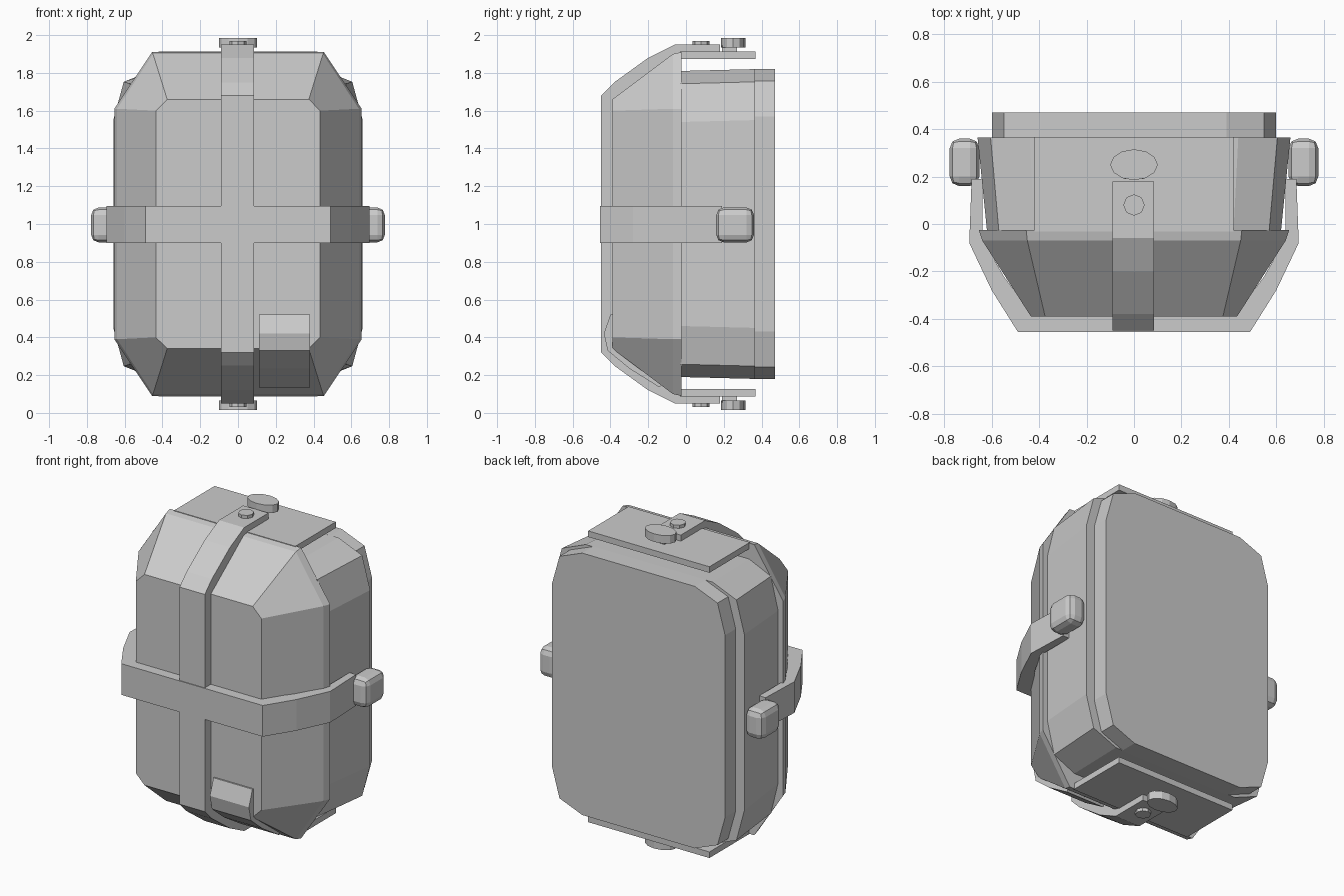
import bpy, bmesh, math
from mathutils import Vector

if "Cube" in bpy.data.objects:
    bpy.data.objects.remove(bpy.data.objects["Cube"])

CZ = 1.0  # height of the model's centre


def finish(name, bm):
    bmesh.ops.recalc_face_normals(bm, faces=bm.faces[:])
    me = bpy.data.meshes.new(name)
    bm.to_mesh(me)
    bm.free()
    ob = bpy.data.objects.new(name, me)
    bpy.context.collection.objects.link(ob)
    return ob


def ring(y, hx, hz, cx, cz, k):
    """Rectangle with cut corners; k > 0 adds a middle point to each corner."""
    corner = [(hx, hz - cz), (hx - cx, hz)]
    if k:
        corner.insert(1, (hx - cx * k, hz - cz * k))
    pts = corner + [(-x, z) for x, z in reversed(corner)]
    pts += [(x, -z) for x, z in reversed(pts)]
    return [(x, y, CZ + z) for x, z in pts]


def loft(name, sections, k=0):
    bm = bmesh.new()
    rings = [[bm.verts.new(p) for p in ring(*s, k)] for s in sections]
    n = len(rings[0])
    for a, b in zip(rings, rings[1:]):
        for i in range(n):
            j = (i + 1) % n
            bm.faces.new((a[i], a[j], b[j], b[i]))
    bm.faces.new(rings[0])
    bm.faces.new(rings[-1])
    return finish(name, bm)


def band(name, outer, inner, lo, hi, place):
    """Solid strip between two paths, swept from lo to hi across its width."""
    bm = bmesh.new()
    rows = [[bm.verts.new(place(p, w)) for p, w in
             ((o, lo), (o, hi), (i, hi), (i, lo))] for o, i in zip(outer, inner)]
    for a, b in zip(rows, rows[1:]):
        for i in range(4):
            j = (i + 1) % 4
            bm.faces.new((a[i], a[j], b[j], b[i]))
    bm.faces.new(rows[0])
    bm.faces.new(rows[-1])
    return finish(name, bm)


def mirrored(path):
    return path + [(-a, y) for a, y in reversed(path)]


def block(name, centre, size, bevel=0.0):
    bm = bmesh.new()
    bmesh.ops.create_cube(bm, size=1)
    for v in bm.verts:
        v.co = Vector(centre) + Vector(c * s for c, s in zip(v.co, size))
    if bevel:
        bmesh.ops.bevel(bm, geom=bm.edges[:], offset=bevel, segments=2,
                        profile=0.5, affect='EDGES')
    return finish(name, bm)


def disc(name, centre, rx, ry, h, sides=12):
    bm = bmesh.new()
    bmesh.ops.create_cone(bm, cap_ends=True, segments=sides, radius1=1, radius2=1, depth=1)
    for v in bm.verts:
        v.co = Vector(centre) + Vector((v.co.x * rx, v.co.y * ry, v.co.z * h))
    return finish(name, bm)


# Faceted front shell
loft("front_shell", [(-0.39, 0.435, 0.66, 0.06, 0.06),
                     (-0.07, 0.64, 0.90, 0.19, 0.29),
                     (-0.025, 0.655, 0.91, 0.20, 0.30)])

# Rear case and the flat back plate
loft("rear_case", [(-0.03, 0.62, 0.81, 0.20, 0.27),
                   (0.365, 0.66, 0.82, 0.22, 0.27)], k=0.25)
loft("back_plate", [(0.36, 0.60, 0.82, 0.21, 0.25),
                    (0.47, 0.60, 0.82, 0.21, 0.25)], k=0.25)

# Strap paths as (distance from centre, y)
v_out = mirrored([(0.95, 0.18), (0.95, -0.06), (0.88, -0.20), (0.75, -0.38), (0.68, -0.45)])
v_in = mirrored([(0.905, 0.18), (0.90, -0.05), (0.80, -0.20), (0.68, -0.36), (0.64, -0.38)])
band("vertical_strap", v_out, v_in, -0.09, 0.085, lambda p, w: (w, p[1], CZ + p[0]))

h_out = mirrored([(0.685, 0.19), (0.695, -0.08), (0.60, -0.28), (0.49, -0.455)])
h_in = mirrored([(0.64, 0.19), (0.64, -0.06), (0.55, -0.22), (0.43, -0.38)])
band("horizontal_strap", h_out, h_in, -0.10, 0.095, lambda p, w: (p[0], p[1], CZ + w))

# Top and bottom flaps with their latches and rivets
for s, label in ((1, "top"), (-1, "bottom")):
    block(label + "_flap", (0, 0.168, CZ + s * 0.893), (0.84, 0.40, 0.038))
    disc(label + "_latch", (0, 0.25, CZ + s * 0.96), 0.10, 0.065, 0.05)
    block(label + "_latch_post", (0, 0.23, CZ + s * 0.925), (0.08, 0.08, 0.04))
    disc(label + "_rivet", (0, 0.08, CZ + s * 0.955), 0.045, 0.045, 0.03, 8)

# Side knobs at the ends of the horizontal strap
for s, label in ((1, "right"), (-1, "left")):
    block(label + "_knob", (s * 0.715, 0.26, CZ - 0.005), (0.125, 0.20, 0.185), 0.04)

# Crumpled patch on the lower right of the shell
p_out = [(-0.40, 0.52), (-0.435, 0.42), (-0.415, 0.33), (-0.30, 0.235), (-0.14, 0.135)]
p_in = [(-0.385, 0.52), (-0.38, 0.42), (-0.37, 0.36), (-0.28, 0.28), (-0.12, 0.16)]
band("dented_patch", p_out, p_in, 0.11, 0.38, lambda p, w: (w, p[0], p[1]))
